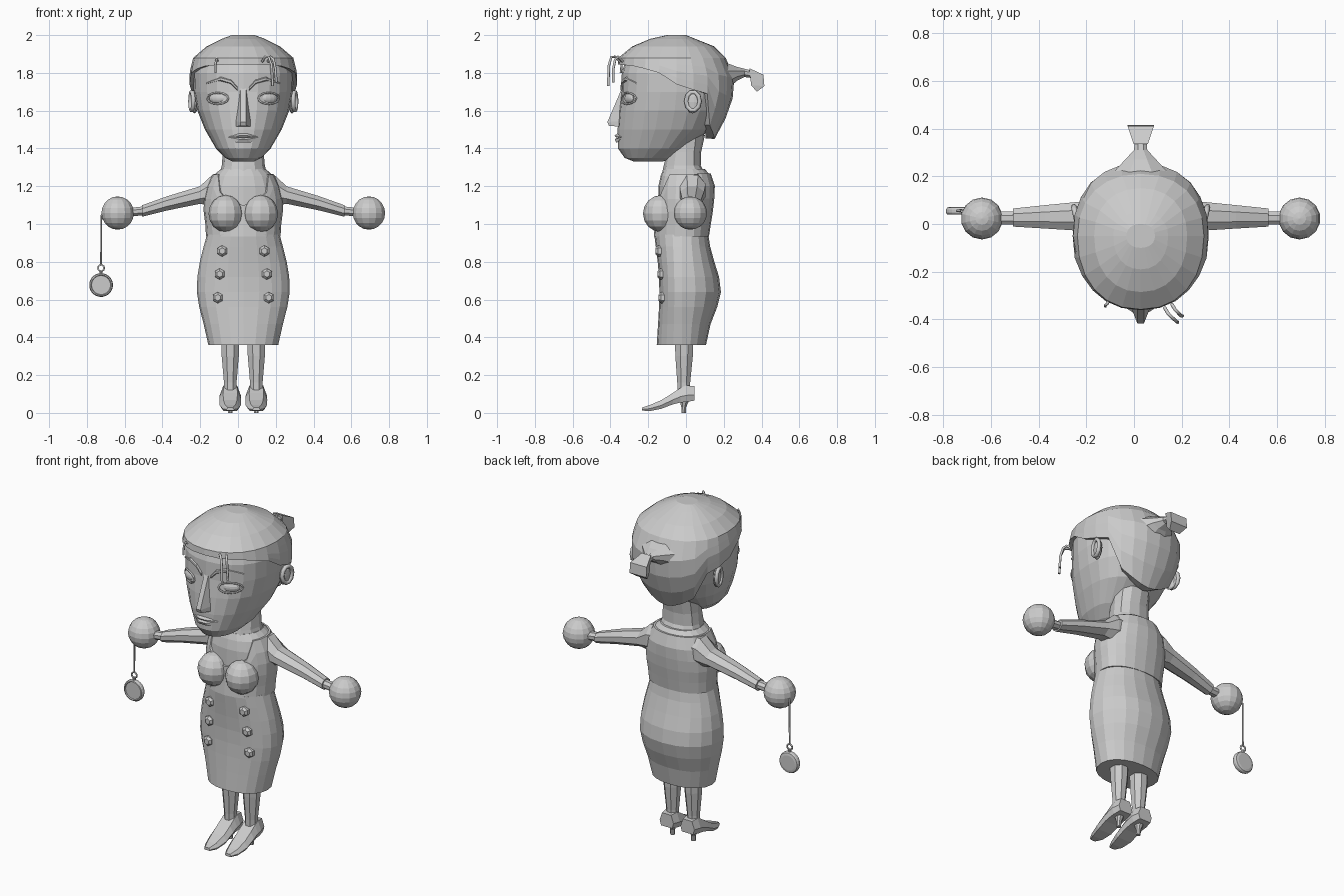
import bpy, bmesh, math
from mathutils import Vector, Matrix

if "Cube" in bpy.data.objects:
    bpy.data.objects.remove(bpy.data.objects["Cube"])

CX = 0.028  # body axis
grey = bpy.data.materials.new("light grey")
grey.diffuse_color = (0.6, 0.6, 0.6, 1)
grey.use_nodes = True
grey.node_tree.nodes["Principled BSDF"].inputs["Base Color"].default_value = grey.diffuse_color


def finish(name, bm):
    bmesh.ops.recalc_face_normals(bm, faces=bm.faces)
    me = bpy.data.meshes.new(name)
    bm.to_mesh(me)
    bm.free()
    me.materials.append(grey)
    ob = bpy.data.objects.new(name, me)
    ob.location.x = CX
    bpy.context.collection.objects.link(ob)
    return ob


def skin(name, rings, caps=(True, True)):
    """Bridge a list of equal closed point rings."""
    bm = bmesh.new()
    rows = [[bm.verts.new(p) for p in r] for r in rings]
    n = len(rows[0])
    for a, b in zip(rows, rows[1:]):
        for i in range(n):
            j = (i + 1) % n
            bm.faces.new((a[i], a[j], b[j], b[i]))
    if caps[0]:
        bm.faces.new(rows[0])
    if caps[1]:
        bm.faces.new(rows[-1])
    return finish(name, bm)


def hull(name, pts):
    bm = bmesh.new()
    for p in pts:
        bm.verts.new(p)
    bmesh.ops.convex_hull(bm, input=bm.verts)
    return finish(name, bm)


def ball(name, loc, size, u=12, v=8, turn=0.0):
    bm = bmesh.new()
    m = Matrix.Translation(loc) @ Matrix.Rotation(turn, 4, 'Z') @ Matrix.Diagonal((*size, 1))
    bmesh.ops.create_uvsphere(bm, u_segments=u, v_segments=v, radius=1, matrix=m)
    return finish(name, bm)


def loop(name, pts, r, cyclic=False):
    """Round wire through points."""
    cu = bpy.data.curves.new(name, 'CURVE')
    cu.dimensions = '3D'
    cu.bevel_depth, cu.bevel_resolution, cu.use_fill_caps = r, 1, True
    sp = cu.splines.new('POLY')
    sp.points.add(len(pts) - 1)
    for q, p in zip(sp.points, pts):
        q.co = (*p, 1)
    sp.use_cyclic_u = cyclic
    cu.materials.append(grey)
    ob = bpy.data.objects.new(name, cu)
    ob.location.x = CX
    bpy.context.collection.objects.link(ob)


def lerp(tab, x):
    """Linear look-up in rows (key, values...)."""
    if x <= tab[0][0]:
        return tab[0][1:]
    for a, b in zip(tab, tab[1:]):
        if x <= b[0]:
            t = (x - a[0]) / (b[0] - a[0])
            return [p + (q - p) * t for p, q in zip(a[1:], b[1:])]
    return tab[-1][1:]


def pt(tab, z, th, grow=0.0, p=2.2):
    """Point on a body whose rows are (z, half width, front y, back y, mid y)."""
    hw, yf, yb, ym = lerp(tab, z)
    c, s = math.cos(th), math.sin(th)
    k = lambda v: math.copysign(abs(v) ** (2 / p), v)
    return (k(c) * (hw + grow), ym + k(s) * ((yb - ym if s > 0 else ym - yf) + grow), z)


def angles(n):
    return [2 * math.pi * i / n - math.pi / 2 for i in range(n)]


def body(name, tab, n=20):
    return skin(name, [[pt(tab, r[0], a) for a in angles(n)] for r in tab])


def front(x, z):
    """Face surface y at x, z."""
    hw, yf, yb, ym = lerp(HEAD, z)
    return ym - (ym - yf) * (1 - min(1, abs(x) / hw) ** 2.2) ** (1 / 2.2)


# ---- head
HEAD = [(1.332, .06, -.28, -.12, -.2), (1.35, .095, -.325, -.07, -.18),
        (1.40, .145, -.36, 0, -.13), (1.50, .203, -.362, .13, -.08),
        (1.60, .243, -.355, .19, -.06), (1.70, .262, -.342, .22, -.05),
        (1.80, .265, -.34, .21, -.05), (1.85, .25, -.325, .18, -.05), (1.90, .19, -.27, .13, -.05)]
body("head", HEAD, 24)

# ---- hair cap with shaped hairline
HAIR = [(1.43, .13, -.2, .14, -.05), (1.50, .215, -.3, .18, -.05), (1.58, .26, -.35, .22, -.05),
        (1.70, .285, -.36, .258, -.05), (1.80, .285, -.365, .255, -.05), (1.88, .265, -.358, .21, -.05),
        (1.94, .195, -.285, .15, -.05), (1.98, .115, -.19, .05, -.05), (2.0, .06, -.1, 0, -.05)]
LINE = [(-1, 1.845), (-.65, 1.835), (-.26, 1.80), (0, 1.74), (.26, 1.71), (.5, 1.69), (.71, 1.52), (1, 1.45)]
rows = [[], [], [], [], [], []]
ang = angles(24)
for a in ang:
    h = lerp(LINE, math.sin(a))[0]
    rows[0].append(pt(HAIR, h + .004, a, -.05))
    for k in range(5):
        rows[k + 1].append(pt(HAIR, h + (1.88 - h) * k / 4, a))
rows += [[pt(HAIR, z, a) for a in ang] for z in (1.94, 1.98, 2.0)]
skin("hair", rows, (False, True))


def oval(c, ax, ay, n=8):
    """Ring about c spanned by two half-axis vectors."""
    c, ax, ay = Vector(c), Vector(ax), Vector(ay)
    return [c + ax * math.cos(t) + ay * math.sin(t)
            for t in (2 * math.pi * (i + .5) / n for i in range(n))]


# ---- hair tail and knot
skin("hair_tail", [oval((0, y, z), (hx, 0, 0), (0, 0, hz)) for y, z, hx, hz in
                   ((.21, 1.78, .13, .08), (.27, 1.795, .07, .04), (.31, 1.80, .03, .024), (.36, 1.79, .026, .02))])
hull("hair_knot", [(s * w, y, z) for s in (-1, 1) for w, y, z in
                   ((.03, .335, 1.825), (.055, .41, 1.79), (.055, .415, 1.73), (.035, .375, 1.70),
                    (.03, .345, 1.735))])

# ---- loose strands on the forehead
loop("strand_a", [(.10, -.35, 1.86), (.115, -.375, 1.885), (.135, -.395, 1.885), (.15, -.408, 1.84),
                  (.155, -.412, 1.73)], .007)
loop("strand_b", [(.13, -.335, 1.86), (.145, -.36, 1.885), (.16, -.375, 1.87), (.17, -.385, 1.82),
                  (.175, -.385, 1.75)], .007)
loop("strand_c", [(-.13, -.31, 1.85), (-.14, -.335, 1.875), (-.148, -.34, 1.85), (-.148, -.345, 1.80)], .006)

# ---- face details
hull("nose", [(s * x, y, z) for s in (-1, 1) for x, y, z in
              ((.014, -.335, 1.73), (.012, -.362, 1.66), (.014, -.416, 1.54), (.016, -.408, 1.52),
               (.042, -.345, 1.545), (.04, -.35, 1.515))])
for lip, zt, zm, zb in (("upper_lip", 1.478, 1.468, 1.458), ("lower_lip", 1.456, 1.448, 1.432)):
    hull(lip, [(s * x, front(x, z) - d, z) for s in (-1, 1) for x, z, d in
               ((.082, 1.460, 0), (.025, zt, .004), (.02, zm, .018), (.04, zb, .008), (.02, zb, .01))]
         + [(0, -.33, 1.455)])
for s in (-1, 1):
    ball("eyeball", (s * .135, front(.135, 1.665) + .012, 1.665), (.05, .02, .028), 12, 8, s * .42)
    lid = []
    for i in range(12):
        t = i * math.pi / 6
        x, z = .135 + .056 * math.cos(t), 1.665 + .03 * math.sin(t)
        lid.append((s * x, front(x, z) - .001, z))
    loop("eyelid_rim", lid, .005, True)
    # brow ridge following the face
    path = ((.03, 1.715, .010), (.065, 1.752, .013), (.12, 1.768, .012), (.195, 1.745, .004))
    skin("brow", [oval((s * x, front(x, z) + .003, z), (0, .012, 0), (0, 0, h), 6) for x, z, h in path])
    # ear: shell, rim and lobe
    ball("ear", (s * .258, .035, 1.645), (.018, .04, .06), 10, 6, s * -.2)
    loop("ear_rim", [(s * (.272 + .008 * math.cos(t)), .037 + .036 * math.cos(t), 1.65 + .05 * math.sin(t))
                     for t in (i * math.pi / 5 for i in range(10))], .012, True)

# ---- neck, torso and dress
body("neck", [(1.25, .13, -.13, .11, 0), (1.31, .114, -.118, .078, 0), (1.38, .108, -.1, .08, 0),
              (1.47, .105, -.08, .1, 0)], 12)
TORSO = [(.93, .186, -.16, .11, 0), (1.03, .192, -.15, .125, 0), (1.10, .205, -.148, .137, 0),
         (1.2, .182, -.146, .142, 0), (1.255, .16, -.134, .132, 0), (1.29, .12, -.12, .1, 0)]
body("torso", TORSO)
NECKLINE = [(-1, 1.10), (-.87, 1.14), (-.6, 1.262), (1, 1.268)]
ang = angles(20)
tops = [lerp(NECKLINE, math.sin(a))[0] for a in ang]
rows = [[pt(TORSO, .935 + (h - .935) * k / 5, a, .011) for a, h in zip(ang, tops)] for k in range(6)]
rows.append([pt(TORSO, h, a, -.01) for a, h in zip(ang, tops)])
skin("dress_top", rows, (True, False))
for s in (-1, 1):
    ball("bust", (s * .092, -.13, 1.055), (.092, .098, .098), 12, 8)

# ---- skirt and buttons
SKIRT = [(.36, .185, -.155, .106, -.02), (.47, .21, -.148, .13, -.02), (.56, .233, -.143, .165, -.02),
         (.64, .246, -.141, .185, -.02), (.72, .243, -.143, .175, -.02), (.80, .23, -.15, .15, -.02),
         (.88, .21, -.16, .128, -.02), (.945, .192, -.168, .118, -.02)]
body("skirt", SKIRT)
for s in (-1, 1):
    for x, z in ((.112, .857), (.125, .735), (.135, .61)):
        hw, yf, yb, ym = lerp(SKIRT, z)
        y = ym - (ym - yf) * (1 - (x / hw) ** 2.2) ** (1 / 2.2)
        skin("button", [oval((s * x, y + d, z), (r, -s * .0, 0), (0, 0, r), 6)
                        for d, r in ((.012, .03), (-.008, .03), (-.02, .017))])

# ---- arms, hands, legs, shoes
for s in (-1, 1):
    skin("arm", [oval((s * x, y, z), (0, hy, 0), (0, 0, hz)) for x, y, z, hy, hz in
                 ((.10, .035, 1.185, .075, .09), (.165, .035, 1.178, .075, .088), (.23, .033, 1.153, .068, .05),
                  (.40, .03, 1.11, .053, .041), (.535, .027, 1.069, .041, .033))])
    skin("wrist", [oval((s * x, .025, z), (0, .03, 0), (0, 0, .025)) for x, z in ((.52, 1.071), (.62, 1.06))])
    ball("hand", (s * .665, .023, 1.058), (.088, .088, .088), 14, 10)
    lx = s * .069
    skin("leg", [oval((lx, y, z), (hx, 0, 0), (0, hy, 0)) for z, y, hx, hy in
                 ((.08, -.012, .035, .036), (.16, -.012, .036, .037), (.30, -.01, .049, .05), (.40, -.01, .052, .053))])
    skin("shoe", [[(lx + k * w, y, z) for k, z in ((-.8, a), (.8, a), (1, a * .6 + b * .4),
                                                    (.65, b), (-.65, b), (-1, a * .6 + b * .4))]
                  for y, a, b, w in ((-.233, .012, .028, .02), (-.19, .010, .042, .042), (-.13, .022, .068, .056),
                                     (-.07, .045, .105, .058), (-.03, .055, .132, .056), (.0, .058, .145, .056),
                                     (.045, .065, .142, .046))])
    skin("heel", [oval((lx, y, z), (r, 0, 0), (0, r, 0)) for z, y, r in
                  ((0, -.012, .013), (.03, -.012, .014), (.07, -.008, .028))])

# ---- hanging pocket watch
WX, WY, WZ = -.753, .055, .677
loop("watch_chain", [(-.735, .04, 1.058), (WX + .002, WY, 1.045), (WX, WY, .785)], .005)
loop("watch_bow", [(WX + .017 * math.cos(t), WY, .767 + .017 * math.sin(t))
                   for t in (i * math.pi / 5 for i in range(10))], .005, True)
skin("watch_stem", [oval((WX, WY, z), (.009, 0, 0), (0, .009, 0)) for z in (.73, .755)])
skin("watch_case", [oval((WX, WY + d, WZ), (r, 0, 0), (0, 0, r), 24) for d, r in
                    ((-.010, .050), (-.016, .053), (-.014, .059), (-.006, .063), (.006, .063), (.014, .058),
                     (.017, .045))])
